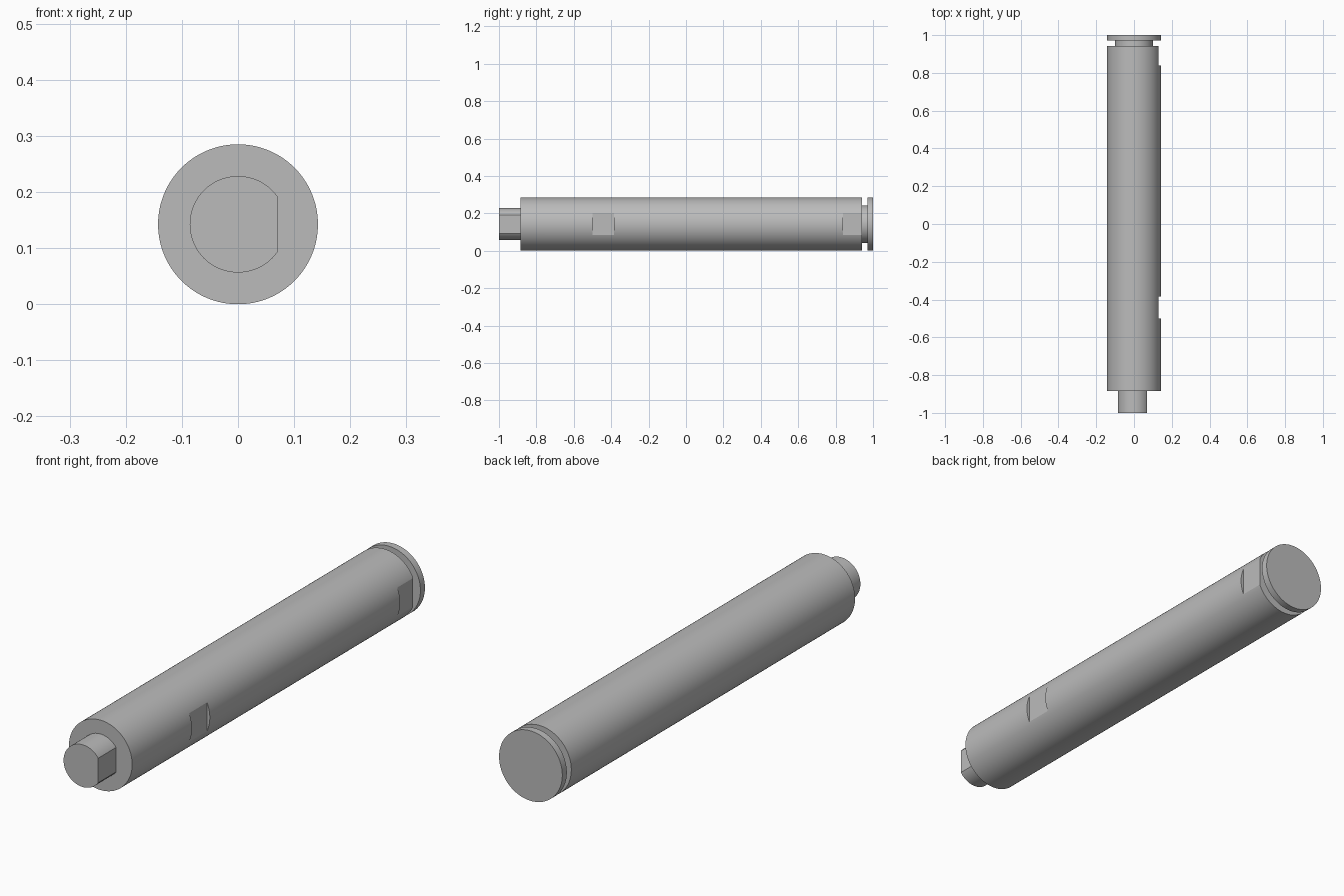
import bpy
import bmesh
import math
from mathutils import Matrix, Vector

cube = bpy.data.objects.get("Cube")
if cube:
    bpy.data.objects.remove(cube, do_unlink=True)

R = 0.1425          # main shaft radius, also the axis height
STUB_R = 0.086
GROOVE_R = 0.1
SEGMENTS = 128

# Plain machined grey
steel = bpy.data.materials.new("steel grey")
steel.use_nodes = True
grey = (0.5, 0.5, 0.5, 1)
steel.diffuse_color = grey
steel.node_tree.nodes["Principled BSDF"].inputs["Base Color"].default_value = grey


def add_object(name, bm):
    mesh = bpy.data.meshes.new(name)
    bmesh.ops.recalc_face_normals(bm, faces=bm.faces)
    bm.to_mesh(mesh)
    bm.free()
    obj = bpy.data.objects.new(name, mesh)
    bpy.context.collection.objects.link(obj)
    mesh.materials.append(steel)
    return obj


def lathe(name, profile):
    """Closed solid turned around the y axis from (radius, y) steps."""
    bm = bmesh.new()
    rings = []
    for r, y in profile:
        rings.append([bm.verts.new((r * math.cos(a), y, R + r * math.sin(a)))
                      for a in (math.tau * i / SEGMENTS for i in range(SEGMENTS))])
    for a, b in zip(rings, rings[1:]):
        for i in range(SEGMENTS):
            j = (i + 1) % SEGMENTS
            bm.faces.new((a[i], a[j], b[j], b[i]))
    bm.faces.new(rings[0])
    bm.faces.new(rings[-1])
    return add_object(name, bm)


# Shaft with drive stub, main body, retaining groove and end collar
shaft = lathe("shaft", [
    (STUB_R, -1), (STUB_R, -0.885),
    (R, -0.885), (R, 0.942),
    (GROOVE_R, 0.942), (GROOVE_R, 0.971),
    (R, 0.971), (R, 1),
])

# Flats milled on the left side: (x of flat, start y, end y)
flats = [(0.07, -1.1, -0.885), (0.13, -0.5, -0.385), (0.13, 0.84, 0.955)]
bm = bmesh.new()
for x, y0, y1 in flats:
    place = Matrix.Translation(Vector((x + 0.1, (y0 + y1) / 2, R)))
    bmesh.ops.create_cube(bm, size=1,
                          matrix=place @ Matrix.Diagonal((0.2, y1 - y0, 0.4, 1)))
cutter = add_object("flat_cutter", bm)
cutter.hide_render = True

cut = shaft.modifiers.new("milled flats", 'BOOLEAN')
cut.operation = 'DIFFERENCE'
cut.solver = 'EXACT'
cut.object = cutter

# Bake the cut and shade the turned surfaces smooth
bpy.ops.object.select_all(action='DESELECT')
shaft.select_set(True)
bpy.context.view_layer.objects.active = shaft
bpy.ops.object.modifier_apply(modifier=cut.name)
bpy.data.objects.remove(cutter, do_unlink=True)
bpy.ops.object.shade_smooth_by_angle(angle=math.radians(18))
